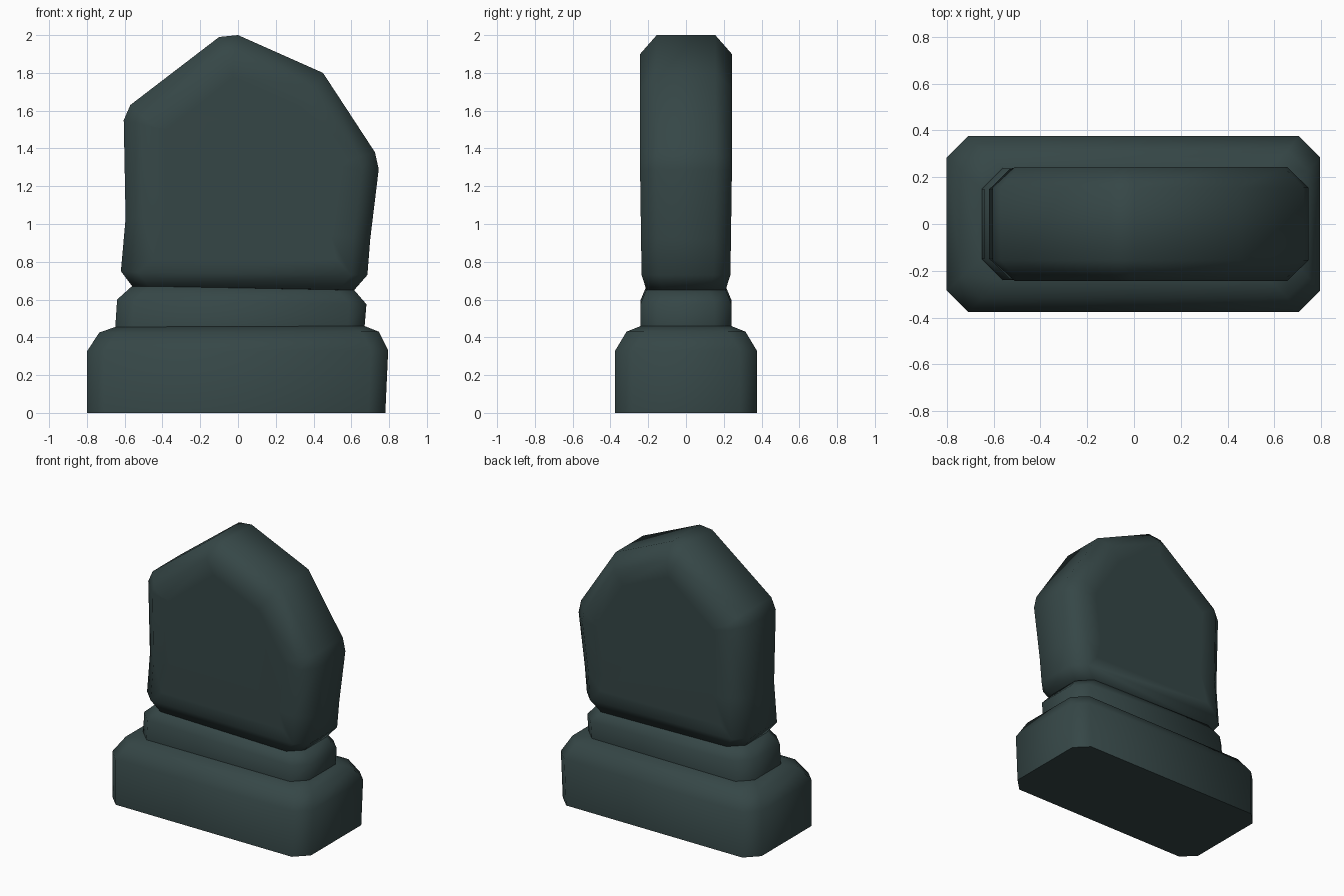
import bpy, bmesh, math

if "Cube" in bpy.data.objects:
    bpy.data.objects.remove(bpy.data.objects["Cube"])

stone = bpy.data.materials.new("dark slate")
stone.diffuse_color = (0.036, 0.062, 0.062, 1)
stone.use_nodes = True
stone.node_tree.nodes["Principled BSDF"].inputs["Base Color"].default_value = stone.diffuse_color


def finish(name, bm):
    bmesh.ops.recalc_face_normals(bm, faces=bm.faces[:])
    me = bpy.data.meshes.new(name)
    bm.to_mesh(me)
    bm.free()
    me.materials.append(stone)
    ob = bpy.data.objects.new(name, me)
    bpy.context.collection.objects.link(ob)
    bpy.ops.object.select_all(action='DESELECT')
    ob.select_set(True)
    bpy.context.view_layer.objects.active = ob
    bpy.ops.object.shade_smooth_by_angle(angle=math.radians(65))
    return ob


def bridge(bm, a, b):
    n = len(a)
    for i in range(n):
        j = (i + 1) % n
        bm.faces.new((a[i], a[j], b[j], b[i]))


def block(name, rings):
    """Loft of corner-cut rectangles: x left, x right, half depth, z left, z right."""
    bm = bmesh.new()
    loops = []
    for x0, x1, h, zl, zr in rings:
        c = 0.09
        pts = [(x0 + c, -h), (x1 - c, -h), (x1, -h + c), (x1, h - c),
               (x1 - c, h), (x0 + c, h), (x0, h - c), (x0, -h + c)]
        loops.append([bm.verts.new((x, y, zl + (zr - zl) * (x - x0) / (x1 - x0)))
                      for x, y in pts])
    for a, b in zip(loops, loops[1:]):
        bridge(bm, a, b)
    bm.faces.new(loops[0])
    bm.faces.new(loops[-1])
    return finish(name, bm)


# Wide base block
block("base", [(-0.80, 0.78, 0.375, 0, 0),
               (-0.80, 0.795, 0.375, 0.325, 0.33),
               (-0.735, 0.745, 0.315, 0.425, 0.43),
               (-0.65, 0.67, 0.24, 0.455, 0.46)])

# Narrow step between base and slab
block("step", [(-0.65, 0.67, 0.24, 0.45, 0.455),
               (-0.64, 0.68, 0.24, 0.60, 0.575),
               (-0.56, 0.615, 0.21, 0.672, 0.65)])

# Upright slab: rim outline (x, z), face outline (x, z), half depth of face
outline = [
    (-0.56, 0.67, -0.47, 0.67, 0.21), (-0.62, 0.75, -0.53, 0.745, 0.235),
    (-0.595, 1.03, -0.505, 1.03, 0.238), (-0.605, 1.55, -0.51, 1.53, 0.243),
    (-0.57, 1.63, -0.495, 1.56, 0.243), (-0.10, 1.99, -0.08, 1.885, 0.243),
    (0.0, 2.0, -0.02, 1.90, 0.243), (0.45, 1.80, 0.405, 1.715, 0.243),
    (0.725, 1.38, 0.64, 1.355, 0.243), (0.745, 1.29, 0.655, 1.28, 0.243),
    (0.70, 0.92, 0.61, 0.93, 0.238), (0.685, 0.73, 0.60, 0.73, 0.235),
    (0.615, 0.65, 0.53, 0.652, 0.21)]
bm = bmesh.new()
rims, caps = [], []
for s in (-1, 1):
    rim = [bm.verts.new((p[0], s * (p[4] - 0.088), p[1])) for p in outline]
    face = [bm.verts.new((p[2], s * p[4], p[3])) for p in outline]
    bridge(bm, rim, face)
    bm.faces.new((face[0], face[1], face[-2], face[-1]))   # tapered foot
    caps.append(bm.faces.new(face[1:-1]))
    rims.append(rim)
bridge(bm, *rims)
bmesh.ops.recalc_face_normals(bm, faces=bm.faces[:])
bmesh.ops.inset_individual(bm, faces=caps, thickness=0.12)
finish("slab", bm)
